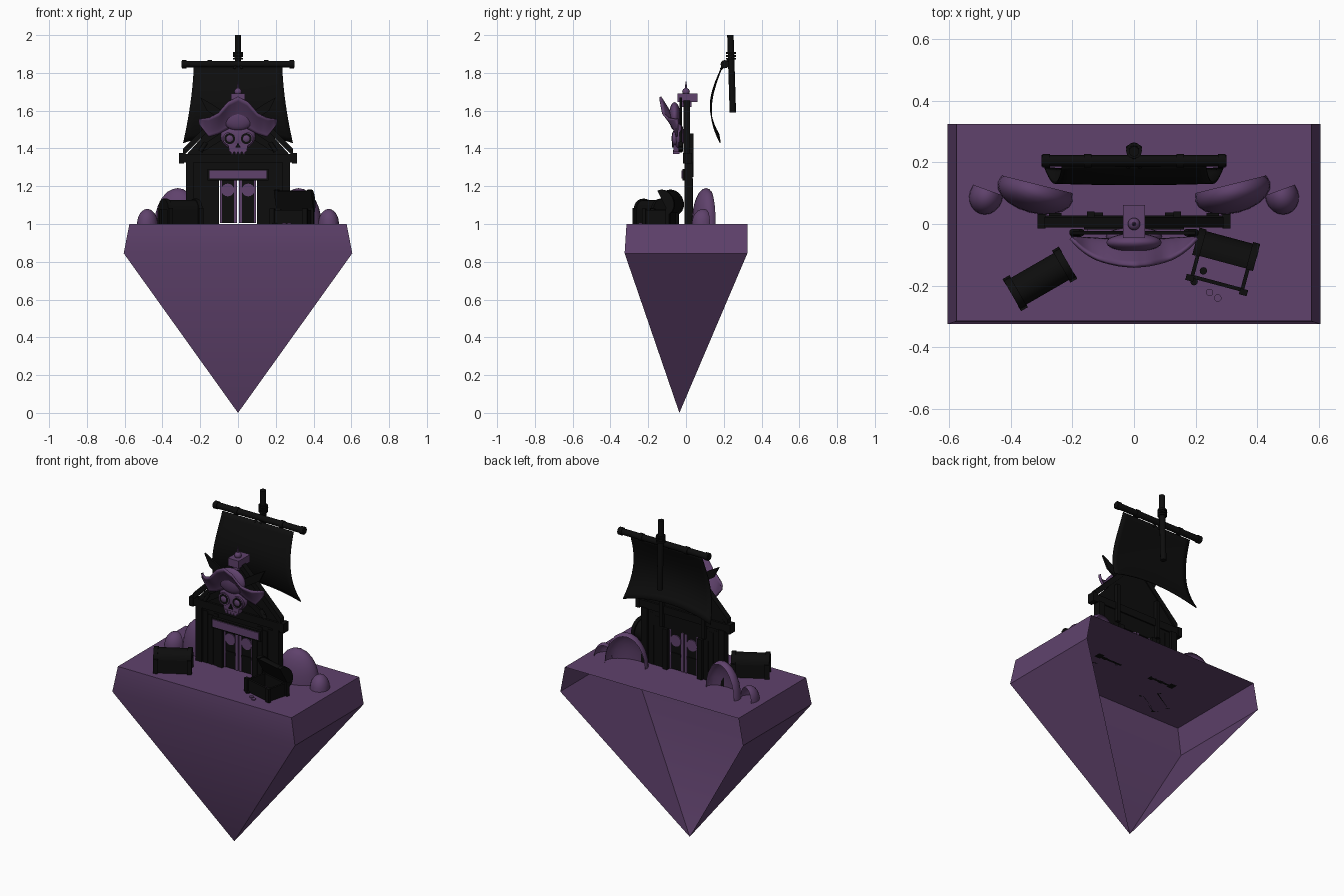
import bpy, bmesh, math
from mathutils import Matrix, Vector

cube = bpy.data.objects.get("Cube")
if cube:
    bpy.data.objects.remove(cube, do_unlink=True)


def material(name, rgb):
    m = bpy.data.materials.new(name)
    m.use_nodes = True
    m.diffuse_color = (*rgb, 1)
    m.node_tree.nodes["Principled BSDF"].inputs["Base Color"].default_value = (*rgb, 1)
    return m


PURPLE = material("dusky purple", (0.115, 0.054, 0.15))
BLACK = material("near black", (0.004, 0.004, 0.004))
I = Matrix.Identity(4)
T = Matrix.Translation


def rot(deg, axis):
    return Matrix.Rotation(math.radians(deg), 4, axis)


def finish(name, bm, mat, m=I, smooth=0, thick=0):
    bm.transform(m)
    me = bpy.data.meshes.new(name)
    bm.to_mesh(me)
    bm.free()
    ob = bpy.data.objects.new(name, me)
    bpy.context.collection.objects.link(ob)
    me.materials.append(mat)
    if thick:
        mod = ob.modifiers.new("thickness", 'SOLIDIFY')
        mod.thickness, mod.offset = thick, 0
    if smooth:
        bpy.ops.object.select_all(action='DESELECT')
        ob.select_set(True)
        bpy.context.view_layer.objects.active = ob
        bpy.ops.object.shade_smooth_by_angle(angle=math.radians(smooth))
    return ob


def box(name, lo, hi, mat=BLACK, m=I):
    bm = bmesh.new()
    bmesh.ops.create_cube(bm, size=1)
    lo, hi = Vector(lo), Vector(hi)
    bm.transform(T((lo + hi) / 2) @ Matrix.Diagonal((*(hi - lo), 1)))
    return finish(name, bm, mat, m)


def prism(name, pts, y0, y1, mat=BLACK, m=I, smooth=0):
    # x/z outline extruded along y
    bm = bmesh.new()
    f = bm.faces.new([bm.verts.new((x, y0, z)) for x, z in pts])
    new = bmesh.ops.extrude_face_region(bm, geom=[f])["geom"]
    bmesh.ops.translate(bm, vec=(0, y1 - y0, 0),
                        verts=[v for v in new if isinstance(v, bmesh.types.BMVert)])
    bmesh.ops.recalc_face_normals(bm, faces=bm.faces)
    return finish(name, bm, mat, m, smooth)


def rod(name, a, b, r, mat=BLACK, sides=12, r2=None):
    a, b = Vector(a), Vector(b)
    bm = bmesh.new()
    bmesh.ops.create_cone(bm, cap_ends=True, segments=sides, radius1=r,
                          radius2=r if r2 is None else r2, depth=(b - a).length)
    q = (b - a).to_track_quat('Z', 'Y').to_matrix().to_4x4()
    return finish(name, bm, mat, T((a + b) / 2) @ q, 40)


def ball(name, c, size, mat=PURPLE):
    bm = bmesh.new()
    bmesh.ops.create_uvsphere(bm, u_segments=20, v_segments=12, radius=1)
    return finish(name, bm, mat, T(c) @ Matrix.Diagonal((*size, 1)), 60)


def sheet(name, fn, nu, nv, mat, thick):
    # surface from fn(u, v), u in -1..1 and v in 0..1
    bm = bmesh.new()
    rows = [[bm.verts.new(fn(2 * i / nu - 1, j / nv)) for i in range(nu + 1)]
            for j in range(nv + 1)]
    for j in range(nv):
        for i in range(nu):
            bm.faces.new((rows[j][i], rows[j][i + 1], rows[j + 1][i + 1], rows[j + 1][i]))
    return finish(name, bm, mat, I, 50, thick)


def lerp(table, t):
    k = min(int(t * (len(table) - 1)), len(table) - 2)
    f = t * (len(table) - 1) - k
    return table[k] * (1 - f) + table[k + 1] * f


# floating island, open at the back
bm = bmesh.new()
top = [bm.verts.new((x, y, 1)) for x, y in ((.575, .325), (.575, -.315), (-.575, -.315), (-.575, .325))]
mid = [bm.verts.new((x, y, .845)) for x, y in ((.605, .325), (.605, -.325), (-.605, -.325), (-.605, .325))]
tip = bm.verts.new((0, -.035, 0))
bm.faces.new(top[::-1])
for i in range(3):
    bm.faces.new((top[i], top[i + 1], mid[i + 1], mid[i]))
    bm.faces.new((mid[i], mid[i + 1], tip))
finish("island", bm, PURPLE, I, 30)

# rocks: upper shells with the back sliced away
def rock(name, c, size, turn):
    bm = bmesh.new()
    bmesh.ops.create_icosphere(bm, subdivisions=3, radius=1)
    for co, no in (((0, 0, 0), (0, 0, -1)), ((0, .35, 0), (0, 1, 0))):
        bmesh.ops.bisect_plane(bm, geom=bm.verts[:] + bm.edges[:] + bm.faces[:],
                               plane_co=co, plane_no=no, clear_outer=True)
    finish(name, bm, PURPLE, T(c) @ rot(turn, 'Z') @ Matrix.Diagonal((*size, 1)), 60)


for side, s in (("left", 1), ("right", -1)):
    rock(side + "_large_rock", (s * .32, .105, 1), (.125, .07, .19), s * 14)
    rock(side + "_small_rock", (s * .48, .09, 1), (.054, .06, .08), s * 20)

# facade: walls, posts, planks
for side, s in (("left", 1), ("right", -1)):
    def span(name, x0, x1, y0, y1, z0, z1, mat=BLACK):
        box(side + name, (min(s * x0, s * x1), y0, z0), (max(s * x0, s * x1), y1, z1), mat)
    span("_wall", .1, .26, .003, .018, 1, 1.33)
    span("_corner_post", .235, .275, -.008, .035, 1, 1.33)
    span("_door_post", .1, .13, -.008, .038, 1, 1.24)
    for k in range(3):
        span("_wall_plank", .13 + k * .035, .16 + k * .035, -.002, .022, 1, 1.31 - .015 * (k % 2))
    # door leaf: light edges around dark boards, round window
    span("_door_board", .02, .085, .008, .016, 1.005, 1.235)
    span("_door_inner_edge", .004, .02, .004, .02, 1.005, 1.24, PURPLE)
    span("_door_outer_edge", .085, .095, .004, .02, 1.005, 1.24, PURPLE)
    span("_door_rail", .02, .085, .002, .022, 1.09, 1.105)
    rod(side + "_door_window", (s * .054, .022, 1.18), (s * .054, .002, 1.18), .034, PURPLE, 16)
    # gable rafter and crossed blade
    prism(side + "_rafter", [(s * .29, 1.36), (s * .29, 1.4), (0, 1.69), (0, 1.65)], -.012, .022)
    prism(side + "_blade", [(s * .2, 1.67), (s * .165, 1.6), (s * -.18, 1.385),
                            (s * -.2, 1.41), (s * .13, 1.63)], -.034, -.022)
    rod(side + "_blade_grip", (s * -.17, -.028, 1.43), (s * -.2, -.028, 1.385), .012)
box("lintel", (-.26, .003, 1.235), (.26, .02, 1.33))
box("main_beam", (-.31, -.01, 1.325), (.31, .028, 1.37))
for x in (-.3, .3):
    box("beam_end", (x - .013, -.015, 1.32), (x + .013, .033, 1.375))
prism("gable", [(-.27, 1.37), (.27, 1.37), (0, 1.67)], .002, .016)
for x in (-.14, .14):
    box("back_brace", (x - .012, .016, 1.25), (x + .012, .04, 1.48))

# sign above the door
box("sign_frame", (-.162, -.018, 1.23), (.162, 0, 1.292))
box("sign_panel", (-.152, -.024, 1.24), (.152, -.018, 1.283), PURPLE)

# roof lantern block with finial
box("ridge_block", (-.036, -.045, 1.645), (.036, .062, 1.69), PURPLE)
box("ridge_block_foot", (-.02, -.02, 1.62), (.02, .03, 1.645), PURPLE)
ball("finial_ball", (0, 0, 1.7), (.02, .02, .02))
rod("finial_spike", (0, 0, 1.7), (0, 0, 1.755), .009, PURPLE, 8, .002)

# skull
ball("skull", (0, -.04, 1.465), (.092, .03, .075))
prism("skull_jaw", [(-.055, 1.43), (-.045, 1.38), (.045, 1.38), (.055, 1.43)], -.065, -.025, PURPLE)
for s in (-1, 1):
    rod("eye_socket", (s * .044, -.04, 1.452), (s * .044, -.072, 1.452), .036, PURPLE, 18)
    rod("eye_rim", (s * .044, -.06, 1.452), (s * .044, -.0735, 1.452), .029, BLACK, 18)
    ball("eye", (s * .044, -.062, 1.452), (.026, .016, .026))
prism("nose_hole", [(-.014, 1.405), (0, 1.432), (.014, 1.405)], -.074, -.066)
for k in range(4):
    box("tooth", (-.037 + k * .02, -.069, 1.37), (-.023 + k * .02, -.035, 1.392), PURPLE)

# curled hat
HAT_TOP = (1.672, 1.645, 1.585, 1.562, 1.556)
HAT_LOW = (1.52, 1.505, 1.478, 1.462, 1.53)


def hat(u, v):
    a = abs(u)
    z = lerp(HAT_LOW, a) * (1 - v) + lerp(HAT_TOP, a) * v
    return (.205 * u, -.045 - .08 * (1 - a ** 3) * v ** 1.3 - .012 * (1 - a), z)


sheet("hat", hat, 24, 8, PURPLE, .012)
ball("hat_crown", (0, -.06, 1.57), (.09, .03, .075))

# sail, yard and mast
def sail(u, v):
    z = 1.83 * v + (1 - v) * (1.475 - .045 * u * u)
    y = .205 - .07 * math.sin(math.pi * (.12 + .88 * v) ** .9) - .015 * v + .008 * u * u * (1 - v)
    return (u * (.235 + .055 * (1 - v) ** 1.6), y, z)


sheet("sail", sail, 16, 14, BLACK, .006)
rod("yard", (-.3, .205, 1.846), (.3, .205, 1.846), .018)
for x in (-.285, -.15, .15, .285):
    rod("yard_band", (x - .012, .205, 1.846), (x + .012, .205, 1.846), .022)
rod("mast", (0, .248, 1.59), (0, .235, 2), .017, BLACK, 10)
for z in (1.87, 1.885, 1.9):
    rod("mast_rope", (0, .238, z), (0, .238, z + .01), .026)
for s in (-1, 1):
    rod("yard_lashing", (s * .02, .185, 1.82), (s * -.02, .25, 1.9), .007)


# chests
def chest(name, m, w, d, h, lid_m):
    t = .012
    for y in (-d / 2, d / 2 - t):
        box(name + "_long_side", (-w / 2, y, 0), (w / 2, y + t, h), BLACK, m)
    for x in (-w / 2, w / 2 - t):
        box(name + "_end", (x, -d / 2, 0), (x + t, d / 2, h), BLACK, m)
    for x in (-w / 2, w / 2):
        for y in (-d / 2, d / 2):
            box(name + "_corner", (x - .013, y - .01, 0), (x + .013, y + .01, h + .006), BLACK, m)
    arc = [(d / 2 * math.cos(math.pi * k / 8), .05 * math.sin(math.pi * k / 8)) for k in range(9)]
    wide = [(x * 1.08, z * 1.12) for x, z in arc]
    lm = m @ lid_m @ rot(90, 'Z')
    prism(name + "_lid", arc, -w / 2, w / 2, BLACK, lm, 40)
    for x in (-w / 2, w / 2):
        prism(name + "_lid_band", wide, x - .012, x + .012, BLACK, lm, 40)


chest("closed_chest", T((-.305, -.178, 1)) @ rot(30, 'Z'), .185, .1, .078, T((0, 0, .078)))
chest("open_chest", T((.285, -.135, 1)) @ rot(-15, 'Z'), .18, .13, .075,
      T((0, .042, .115)) @ rot(-62, 'X'))

# scattered coins
for x, y, mat in ((.245, -.222, PURPLE), (.272, -.24, PURPLE), (.225, -.152, BLACK), (.195, -.187, BLACK)):
    rod("coin", (x, y, 1), (x, y, 1.006), .012, mat)
